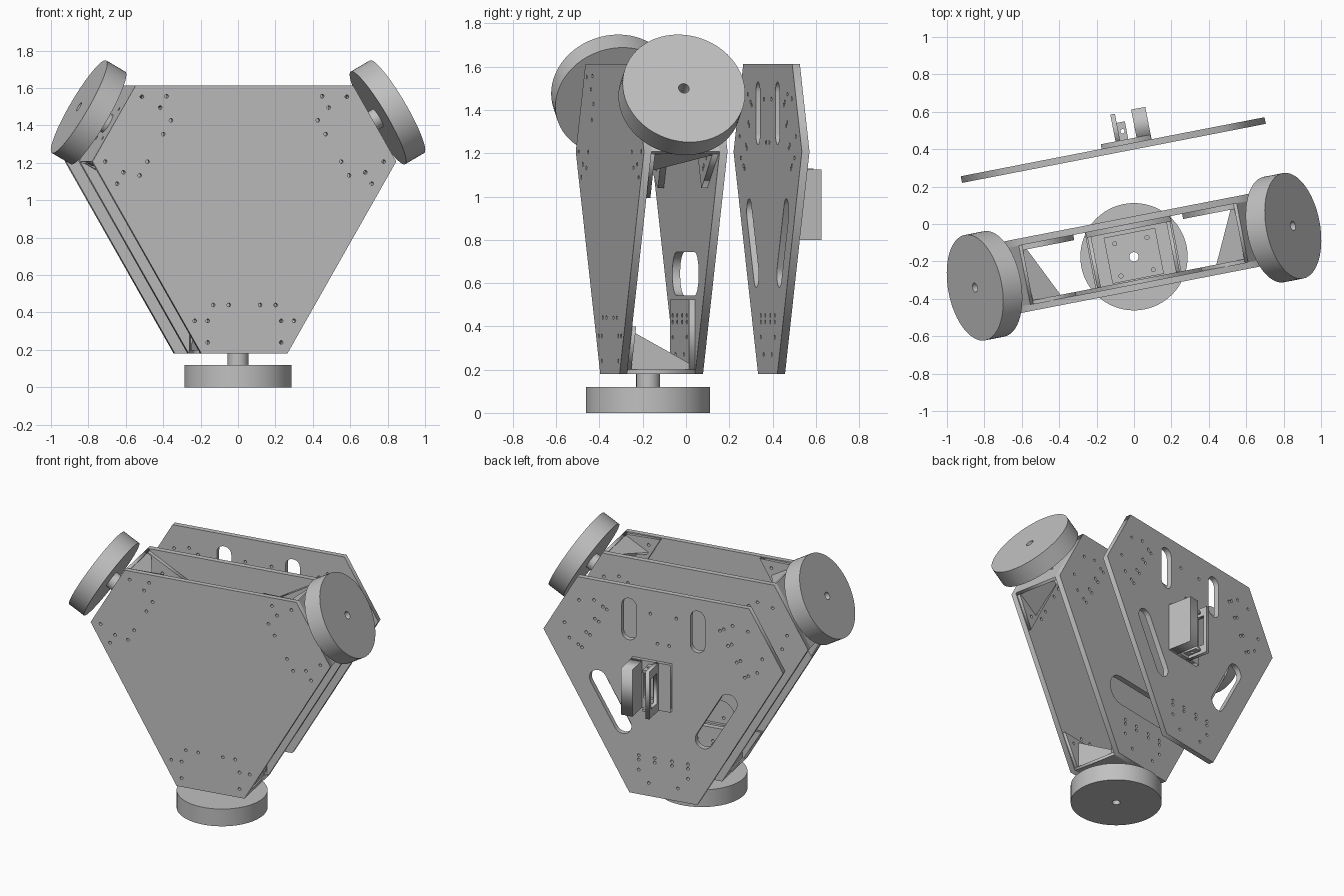
import bpy, math
from mathutils import Matrix, Vector

if "Cube" in bpy.data.objects:
    bpy.data.objects.remove(bpy.data.objects["Cube"], do_unlink=True)

# One plain grey for everything
GREY = (0.53, 0.53, 0.53, 1)
metal = bpy.data.materials.new("plain_grey")
metal.use_nodes = True
metal.diffuse_color = GREY
metal.node_tree.nodes["Principled BSDF"].inputs["Base Color"].default_value = GREY

# Hub frame: local x across, y to the back, z up
HUB = Matrix.Translation((0, -0.175, 1)) @ Matrix.Rotation(math.radians(11), 4, 'Z')
THIRDS = [Matrix.Rotation(math.radians(120 * k), 4, 'Y') for k in range(3)]
FACING = Matrix(((1, 0, 0, 0), (0, 0, -1, 0), (0, 1, 0, 0), (0, 0, 0, 1)))
SIDEWAYS = Matrix(((0, 0, 1, 0), (1, 0, 0, 0), (0, 1, 0, 0), (0, 0, 0, 1)))
FLAT = Matrix.Identity(4)
END, HALF = 0.82, 0.234   # hub to end edge, half the end edge


def finish(name, mesh, matrix):
    mesh.name = name
    mesh.materials.clear()
    mesh.materials.append(metal)
    obj = bpy.data.objects.new(name, mesh)
    bpy.context.collection.objects.link(obj)
    obj.matrix_world = matrix
    return obj


def sheet(name, outline, holes, thickness, matrix):
    """Flat sheet from an outline with hole loops, centred on its thickness."""
    curve = bpy.data.curves.new(name, 'CURVE')
    curve.dimensions = '2D'
    curve.fill_mode = 'BOTH'
    curve.extrude = thickness / 2
    for loop in [outline] + holes:
        spline = curve.splines.new('POLY')
        spline.points.add(len(loop) - 1)
        for point, (u, v) in zip(spline.points, loop):
            point.co = (u, v, 0, 1)
        spline.use_cyclic_u = True
    temp = bpy.data.objects.new("temp", curve)
    bpy.context.collection.objects.link(temp)
    graph = bpy.context.evaluated_depsgraph_get()
    mesh = bpy.data.meshes.new_from_object(temp.evaluated_get(graph))
    bpy.data.objects.remove(temp, do_unlink=True)
    bpy.data.curves.remove(curve)
    return finish(name, mesh, matrix)


def slot(a, b, r, n=10):
    """Rounded slot from a to b; a circle when they coincide."""
    a, b = Vector(a), Vector(b)
    d = b - a
    start = math.atan2(d.y, d.x) + math.pi / 2
    loop = []
    for centre, turn in ((a, 0), (b, math.pi)):
        for i in range(n):
            t = start + turn + math.pi * i / (n if a == b else n - 1)
            loop.append((centre.x + r * math.cos(t), centre.y + r * math.sin(t)))
    return loop


def circle(p, r, n=6):
    return slot(p, p, r, n)


def rect(u0, u1, v0, v1):
    return [(u0, v0), (u1, v0), (u1, v1), (u0, v1)]


def spin(p, k):
    q = THIRDS[k] @ Vector((p[0], 0, p[1]))
    return (q.x, q.z)


def mirrored(points):
    return [(s * u, v) for u, v in points for s in (-1, 1)]


def at(x, y, z):
    return HUB @ Matrix.Translation((x, y, z))


def panel(name, y0, y1, holes):
    outline = [spin(p, -k) for k in range(3) for p in ((-HALF, -END), (HALF, -END))]
    # keep the six corners in order around the hub
    outline.sort(key=lambda p: math.atan2(p[1], p[0]))
    return sheet(name, outline, holes, y1 - y0, at(0, (y0 + y1) / 2, 0) @ FACING)


# Three large six-sided panels with bolt holes
front_bolts = mirrored([(0.17, -0.56), (0.085, -0.56), (0.2, -0.645),
                        (0.27, -0.645), (0.2, -0.76)])
back_bolts = mirrored([(0.17, -0.55), (0.06, -0.55), (0.17, -0.58),
                       (0.06, -0.58), (0.17, -0.65), (0.1, -0.73)])
front_holes = [circle(spin(p, k), 0.01) for k in range(3) for p in front_bolts]
back_holes = [circle(spin(p, k), 0.01) for k in range(3) for p in back_bolts]
panel("front_panel", -0.18, -0.145, front_holes)
panel("middle_panel", 0.176, 0.213,
      back_holes + [slot((-0.22, -0.357), (0.22, -0.357), 0.1)])
far_slots = []
for s in (-1, 1):
    far_slots.append(slot((s * 0.237, 0.29), (s * 0.237, 0.48), 0.05))
    far_slots.append(slot((s * 0.45, -0.07), (s * 0.28, -0.36), 0.06))
far_holes = [circle(p, 0.01) for p in mirrored([(0.04, 0.25), (0.09, 0.45)])]
panel("far_panel", 0.563, 0.599, back_holes + far_slots + far_holes)

# Wheel profile: disc, hub shaft and through bore
WHEEL = [(0.025, 0), (0.287, 0), (0.287, 0.12), (0.055, 0.12), (0.055, 0.18), (0.025, 0.18)]


def wheel(name, matrix, n=64):
    verts = [(r * math.cos(math.tau * i / n), r * math.sin(math.tau * i / n), z)
             for i in range(n) for r, z in WHEEL]
    m = len(WHEEL)
    faces = [(i * m + j, (i + 1) % n * m + j, (i + 1) % n * m + (j + 1) % m,
              i * m + (j + 1) % m) for i in range(n) for j in range(m)]
    mesh = bpy.data.meshes.new(name)
    mesh.from_pydata(verts, [], faces)
    obj = finish(name, mesh, matrix)
    bpy.ops.object.select_all(action='DESELECT')
    obj.select_set(True)
    bpy.context.view_layer.objects.active = obj
    bpy.ops.object.shade_smooth_by_angle(angle=math.radians(30))


# Each of the three ends: wheel, mount, pads, doublers and gussets
motor_bolts = [circle((s * 0.088, t * 0.088), 0.011) for s in (-1, 1) for t in (-1, 1)]
bore = circle((0, 0), 0.025, 12)
flare = HALF + 0.21 * math.tan(math.radians(30))
for turn, side in zip(THIRDS, ("bottom", "right", "left")):
    def end(x, y, z):
        return HUB @ turn @ Matrix.Translation((x, y, z))
    wheel(side + "_wheel", end(0, 0, -1))
    sheet(side + "_mount_plate", rect(-HALF, HALF, -0.145, 0.176),
          motor_bolts + [bore], 0.02, end(0, 0, -END + 0.01) @ FLAT)
    sheet(side + "_motor_pad", rect(-0.14, 0.14, -0.12, 0.13),
          motor_bolts + [bore], 0.015, end(0, 0, -END + 0.0275) @ FLAT)
    sheet(side + "_front_doubler",
          [(-HALF, -END + 0.02), (HALF, -END + 0.02), (flare, -0.6), (-flare, -0.6)],
          [circle(p, 0.01) for p in front_bolts if p[1] < -0.62],
          0.02, end(0, -0.135, 0) @ FACING)
    sheet(side + "_back_doubler", rect(-0.23, 0.23, -END + 0.02, -0.475),
          [circle(p, 0.01) for p in back_bolts],
          0.028, end(0, 0.162, 0) @ FACING)
    for s in (-1, 1):
        sheet(side + "_gusset",
              [(-0.125, -0.8), (0.148, -0.8), (0.148, -0.77), (-0.125, -0.62)],
              [], 0.02, end(s * 0.215, 0, 0) @ SIDEWAYS)

# Block and windowed bracket on the back of the far panel
sheet("bracket_base", rect(-0.06, 0.21, -0.2, 0.13),
      [rect(0.06, 0.125, -0.13, 0.06)], 0.025, at(0, 0.6115, 0) @ FACING)
sheet("bracket_fin", rect(0.6, 0.77, -0.2, 0.13),
      [rect(0.65, 0.745, -0.14, 0.07)], 0.025, at(0.033, 0, 0) @ SIDEWAYS)
for z in (-0.17, 0.1):
    sheet("bracket_tab", rect(0.04, 0.09, 0.62, 0.72),
          [circle((0.068, 0.67), 0.012)], 0.02, at(0, 0, z) @ FLAT)
sheet("rear_block", rect(0.6, 0.775, -0.2, 0.125), [], 0.077,
      at(0.1735, 0, 0) @ SIDEWAYS)
